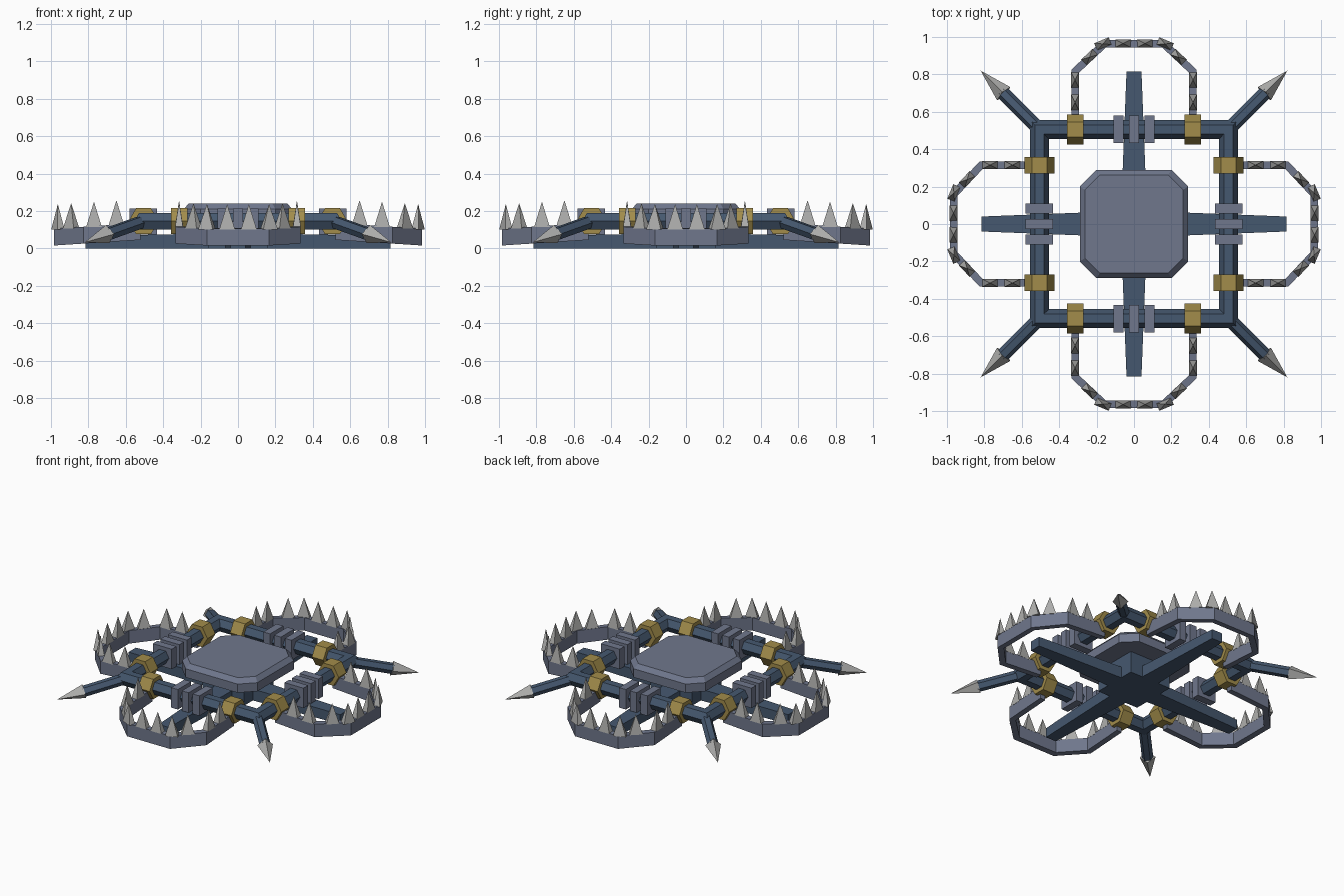
import bpy, bmesh
from math import pi, sin, cos, atan2
from mathutils import Matrix, Vector

cube = bpy.data.objects.get("Cube")
if cube:
    bpy.data.objects.remove(cube, do_unlink=True)


def material(name, rgb):
    m = bpy.data.materials.new(name)
    m.use_nodes = True
    m.diffuse_color = (*rgb, 1)
    m.node_tree.nodes["Principled BSDF"].inputs["Base Color"].default_value = (*rgb, 1)
    return m


BLUE = material("blue steel", (0.06, 0.098, 0.16))
GREY = material("grey metal", (0.16, 0.185, 0.265))
GOLD = material("brass", (0.36, 0.265, 0.07))
PALE = material("pale spike metal", (0.42, 0.42, 0.41))


def loft(name, rings, mat, matrix=Matrix(), closed=False):
    """Skin a row of equal rings; a one-point last ring makes a tip."""
    bm = bmesh.new()
    rows = [[bm.verts.new(matrix @ Vector(p)) for p in r] for r in rings]
    pairs = list(zip(rows, rows[1:]))
    if closed:
        pairs.append((rows[-1], rows[0]))
    else:
        bm.faces.new(rows[0])
        if len(rows[-1]) > 2:
            bm.faces.new(rows[-1])
    for a, b in pairs:
        for i in range(len(a)):
            j = (i + 1) % len(a)
            if len(b) == 1:
                bm.faces.new((a[i], a[j], b[0]))
            else:
                bm.faces.new((a[i], a[j], b[j], b[i]))
    bmesh.ops.recalc_face_normals(bm, faces=bm.faces)
    mesh = bpy.data.meshes.new(name)
    bm.to_mesh(mesh)
    bm.free()
    mesh.materials.append(mat)
    obj = bpy.data.objects.new(name, mesh)
    bpy.context.collection.objects.link(obj)
    return obj


def ngon(n, r, z=0):
    return [(r * cos(2 * pi * i / n), r * sin(2 * pi * i / n), z) for i in range(n)]


def rect(hx, hy, z, cx=0, cy=0):
    return [(cx + sx * hx, cy + sy * hy, z)
            for sx, sy in ((-1, -1), (1, -1), (1, 1), (-1, 1))]


def cut_square(h, c, z):
    """Square with its corners cut off."""
    pts = [(h, -h + c), (h, h - c), (h - c, h), (-h + c, h),
           (-h, h - c), (-h, -h + c), (-h + c, -h), (h - c, -h)]
    return [(x, y, z) for x, y in pts]


FRAME, MID = 0.505, 0.145

# Central hub and pressure plate
loft("hub", [rect(0.16, 0.16, 0), rect(0.16, 0.16, 0.17)], BLUE)
loft("pressure_plate", [cut_square(0.29, 0.09, 0.15), cut_square(0.29, 0.09, 0.21),
                        cut_square(0.263, 0.08, 0.24)], GREY)

# Square frame with a six-sided section
section = ngon(6, 0.05)
loft("frame", [[(sx * (FRAME + u), sy * (FRAME + u), MID + v) for u, v, _ in section]
               for sx, sy in ((-1, -1), (1, -1), (1, 1), (-1, 1))], BLUE, closed=True)


def jaw_z(y):
    return 0.015 + 0.065 * (0.985 - y)


# Bent jaw path: outer and inner edge, right half then mirrored
half = [((0.335, 0.52), (0.295, 0.52)), ((0.335, 0.825), (0.295, 0.808)),
        ((0.165, 0.985), (0.149, 0.945))]
path = half + [tuple((-x, y) for x, y in p) for p in reversed(half)]
jaw_rings = []
for (ox, oy), (ix, iy) in path:
    jaw_rings.append([(ox, oy, jaw_z(oy)), (ix, iy, jaw_z(iy)),
                      (ix, iy, jaw_z(iy) + 0.09), (ox, oy, jaw_z(oy) + 0.09)])

# Spike places on the right half: x, y, heading along the jaw
diagonal = atan2(0.16, -0.17)
spikes = [(0.315, 0.65, pi / 2), (0.315, 0.77, pi / 2), (0.238, 0.892, diagonal),
          (0.166, 0.963, -pi / 8), (0.058, 0.965, 0)]

for k, side in enumerate(("back", "left_of_back", "front", "right_of_back")):
    side = ("back", "right", "front", "left")[k]
    turn = Matrix.Rotation(k * pi / 2, 4, 'Z')

    # Ground arm, tapering outward
    arm = []
    for y, w, top in ((0.1, 0.068, 0.08), (0.815, 0.04, 0.066)):
        arm.append([(-w, y, 0), (w, y, 0), (w, y, top), (-w, y, top)])
    loft(side + "_arm", arm, BLUE, turn)

    # Jaw band and its teeth
    loft(side + "_jaw", jaw_rings, GREY, turn)
    for mirror in (-1, 1):
        for i, (x, y, heading) in enumerate(spikes):
            place = turn @ Matrix.Translation((mirror * x, y, jaw_z(y) + 0.085))
            place = place @ Matrix.Rotation(mirror * heading, 4, 'Z')
            loft(f"{side}_jaw_spike_{i}", [rect(0.042, 0.021, 0), [(0, 0, 0.135)]],
                 PALE, place)

        # Six-sided hinge collar around the frame
        collar = [[(mirror * 0.315 + e, FRAME + u, MID + v) for u, v, _ in ngon(6, 0.08)]
                  for e in (-0.044, 0.044)]
        loft(side + "_hinge_collar", collar, GOLD, turn)

    # Three clamp plates at the middle of the frame side
    for x in (-0.083, 0, 0.083):
        loft(side + "_clamp", [rect(0.026, 0.073, z, x, FRAME + 0.002)
                               for z in (0.075, 0.214)], GREY, turn)

    # Corner spear, sloping down to the ground
    start, tip = Vector((FRAME, FRAME, MID)), Vector((0.82, 0.82, 0.032))
    aim = tip - start
    length = aim.length
    place = turn @ Matrix.Translation(start) @ aim.to_track_quat('Z', 'Y').to_matrix().to_4x4()
    loft(side + "_spear_shaft", [ngon(6, 0.036), ngon(6, 0.036, length - 0.17)], BLUE, place)
    loft(side + "_spear_head", [ngon(4, 0.05, length - 0.18), [(0, 0, length)]], PALE, place)
